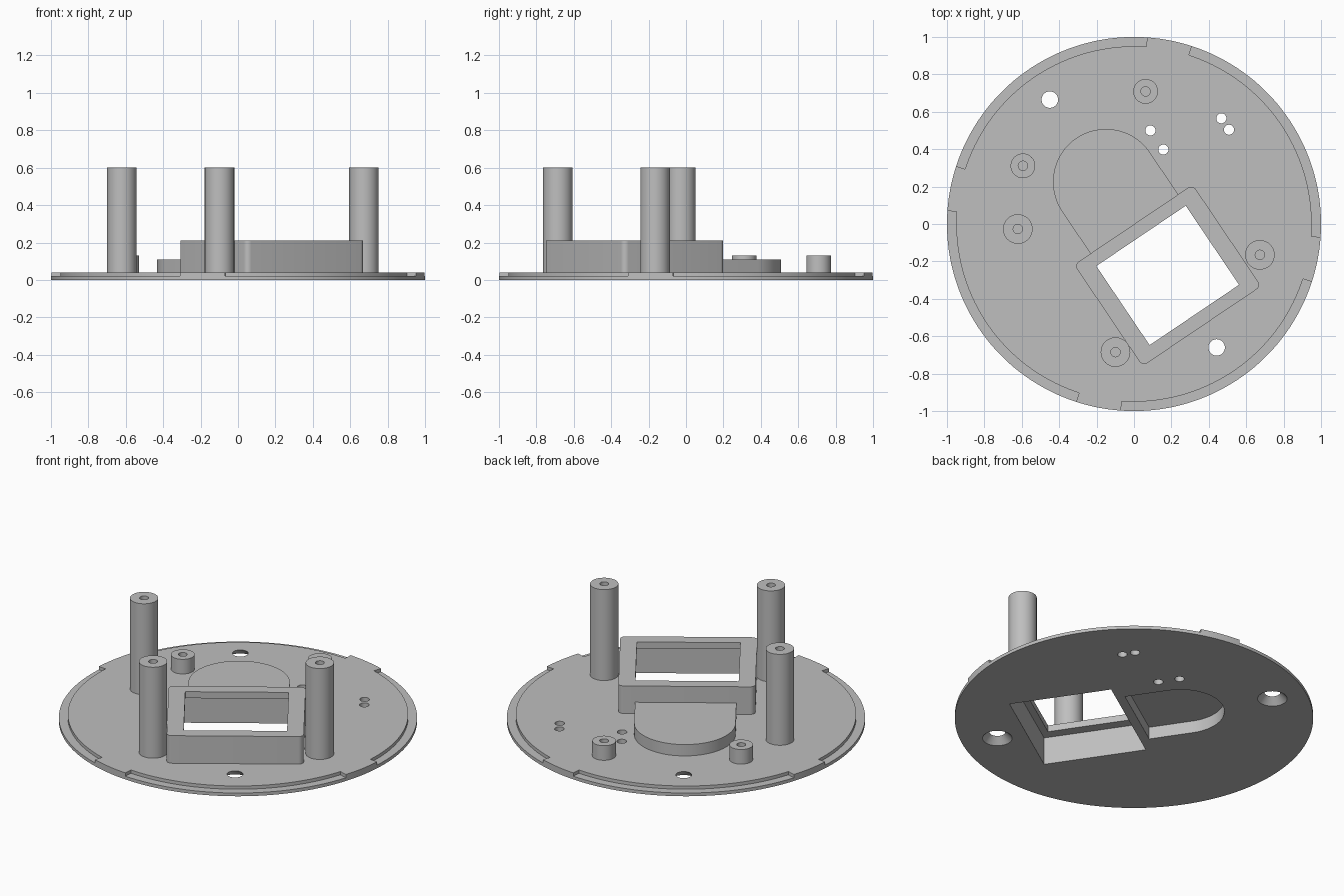
import bpy, bmesh, math
from mathutils import Vector

if "Cube" in bpy.data.objects:
    bpy.data.objects.remove(bpy.data.objects["Cube"])

grey = bpy.data.materials.new("plain grey")
grey.diffuse_color = (0.52, 0.52, 0.52, 1)
grey.use_nodes = True
grey.node_tree.nodes["Principled BSDF"].inputs["Base Color"].default_value = grey.diffuse_color

TOP, LEDGE = 0.04, 0.02             # plate top and rim step heights
ANG, CX, CY = math.radians(34), 0.18, -0.275   # housing turn and centre


def prism(name, pts, z0, z1, pts_top=None):
    """Closed solid between two matching outlines."""
    bm = bmesh.new()
    lo = [bm.verts.new((x, y, z0)) for x, y in pts]
    hi = [bm.verts.new((x, y, z1)) for x, y in (pts_top or pts)]
    bm.faces.new(lo[::-1])
    bm.faces.new(hi)
    n = len(lo)
    for i in range(n):
        j = (i + 1) % n
        bm.faces.new((lo[i], lo[j], hi[j], hi[i]))
    bmesh.ops.recalc_face_normals(bm, faces=bm.faces)
    me = bpy.data.meshes.new(name)
    bm.to_mesh(me)
    bm.free()
    me.materials.append(grey)
    ob = bpy.data.objects.new(name, me)
    bpy.context.collection.objects.link(ob)
    return ob


def arc(x, y, r, a0, a1, n):
    return [(x + r * math.cos(math.radians(a0 + (a1 - a0) * i / n)),
             y + r * math.sin(math.radians(a0 + (a1 - a0) * i / n))) for i in range(n + 1)]


def circle(x, y, r, n=48):
    return arc(x, y, r, 0, 360, n)[:-1]


def turned(pts):
    """Housing coordinates to plate coordinates."""
    c, s = math.cos(ANG), math.sin(ANG)
    return [(CX + u * c - v * s, CY + u * s + v * c) for u, v in pts]


def rect(w, h, r=0.0):
    a, b = w / 2 - r, h / 2 - r
    corners = [(a, b, 0), (-a, b, 90), (-a, -b, 180), (a, -b, 270)]
    if r == 0:
        return turned([(x, y) for x, y, _ in corners])
    return turned([p for x, y, d in corners for p in arc(x, y, r, d, d + 90, 6)])


def d_shape(r, v0):
    return turned([(0.006 - r, v0), (0.006 + r, v0)] + arc(0.006, 0.599, r, 0, 180, 40))


def cut(ob, cutters):
    """Subtract the cutters, then discard them."""
    for c in cutters:
        c.hide_render = True
        m = ob.modifiers.new("cut", 'BOOLEAN')
        m.operation, m.solver, m.object = 'DIFFERENCE', 'EXACT', c
    bpy.context.view_layer.update()
    dg = bpy.context.evaluated_depsgraph_get()
    me = bpy.data.meshes.new_from_object(ob.evaluated_get(dg))
    ob.modifiers.clear()
    ob.data = me
    for c in cutters:
        bpy.data.objects.remove(c)


parts = []

# Round base plate with four stepped rim sections
plate = prism("base_plate", circle(0, 0, 1, 180), 0, TOP)
cutters = []
for a in (86, 176, 266, 356):
    sector = arc(0, 0, 0.95, a, a + 76, 38) + arc(0, 0, 1.05, a + 76, a, 38)
    cutters.append(prism("rim_cutter", sector, LEDGE, 0.1))
# Openings under the window housing and the rounded cover
cutters.append(prism("housing_cutter", rect(0.70, 0.59), -0.1, 0.1))
cutters.append(prism("cover_cutter", d_shape(0.245, 0.347), -0.1, 0.1))
# Countersunk screw holes
for x, y in ((-0.45, 0.665), (0.442, -0.66)):
    cutters.append(prism("screw_cutter", circle(x, y, 0.084), -0.001, TOP + 0.001,
                         circle(x, y, 0.043)))
# Small wire holes
for x, y in ((0.467, 0.565), (0.508, 0.504), (0.088, 0.5), (0.157, 0.398)):
    cutters.append(prism("wire_cutter", circle(x, y, 0.027, 32), -0.1, 0.1))
cut(plate, cutters)
parts.append(plate)

# Window housing: hollow below, with a lipped opening on top
housing = prism("window_housing", rect(0.765, 0.655, 0.03), TOP, 0.21)
cut(housing, [prism("pocket_cutter", rect(0.70, 0.59), 0, 0.17),
              prism("window_cutter", rect(0.577, 0.51), 0, 0.3)])
parts.append(housing)

# Rounded cover beside the housing, hollow below
cover = prism("rounded_cover", d_shape(0.283, 0.31), TOP, 0.11)
cut(cover, [prism("cover_pocket_cutter", d_shape(0.245, 0.347), 0, 0.075)])
parts.append(cover)

# Tall and short posts with blind screw holes
for name, r, h, spots in (
        ("tall_post", 0.079, 0.6, ((-0.621, -0.027), (0.673, -0.165), (-0.099, -0.685))),
        ("short_post", 0.066, 0.13, ((0.062, 0.709), (-0.594, 0.311)))):
    for x, y in spots:
        post = prism(name, circle(x, y, r), TOP, h)
        cut(post, [prism("bore_cutter", circle(x, y, 0.025, 32), TOP + 0.01, h + 0.1)])
        parts.append(post)

# Smooth the round walls, keep the edges crisp
bpy.ops.object.select_all(action='DESELECT')
for ob in parts:
    ob.select_set(True)
bpy.context.view_layer.objects.active = plate
bpy.ops.object.shade_smooth_by_angle(angle=math.radians(30))
